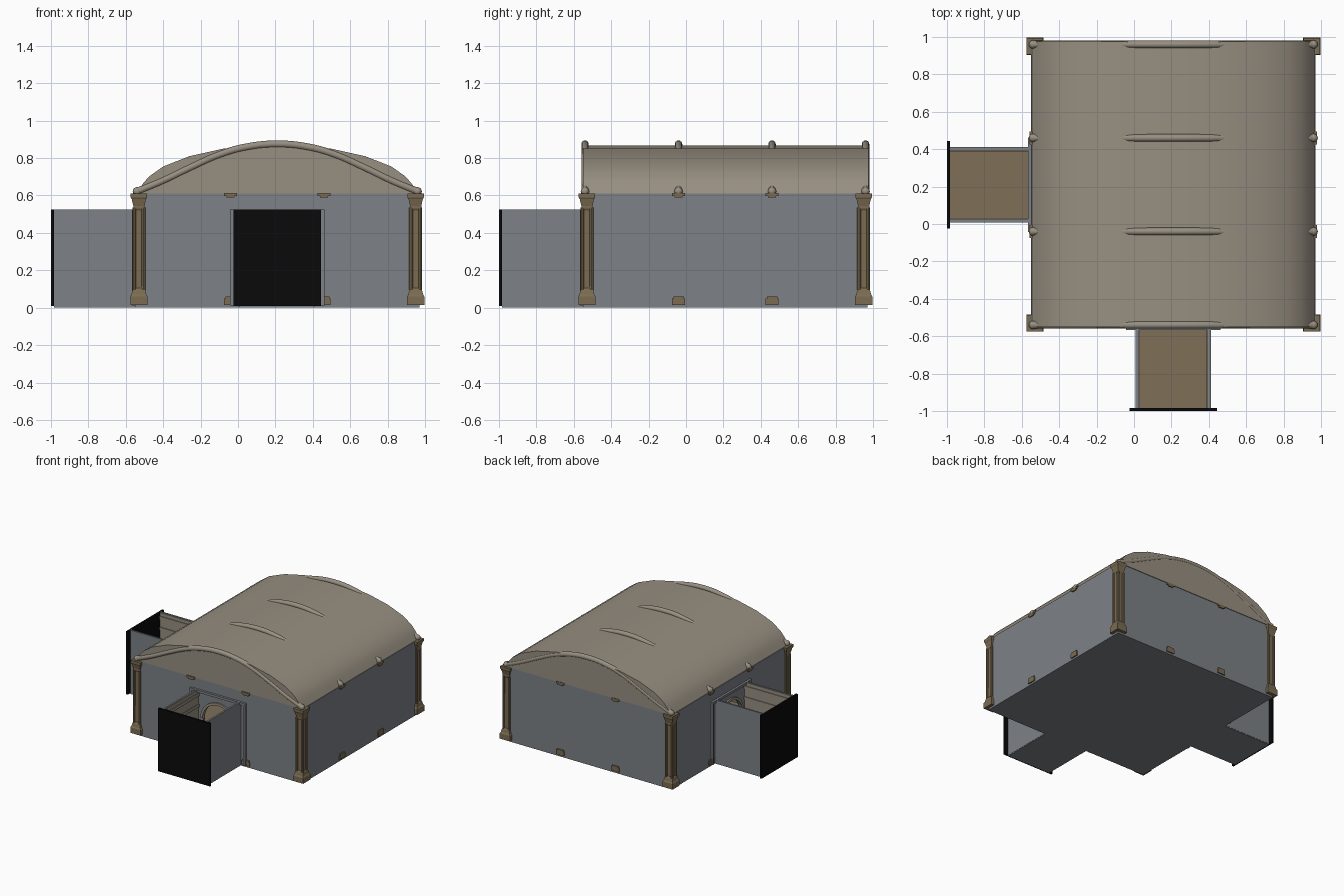
import bpy, bmesh, math
from mathutils import Vector

if "Cube" in bpy.data.objects:
    bpy.data.objects.remove(bpy.data.objects["Cube"])


def material(name, r, g, b):
    m = bpy.data.materials.new(name)
    m.use_nodes = True
    m.diffuse_color = (r, g, b, 1)
    bsdf = m.node_tree.nodes["Principled BSDF"]
    bsdf.inputs["Base Color"].default_value = (r, g, b, 1)
    bsdf.inputs["Roughness"].default_value = 0.9
    return m


SLATE = material("slate_wall", 0.205, 0.22, 0.24)
STONE = material("warm_stone", 0.31, 0.275, 0.22)
BROWN = material("brown_floor", 0.21, 0.16, 0.098)
BRONZE = material("bronze_column", 0.2, 0.15, 0.085)
BLACK = material("black_door", 0.003, 0.003, 0.003)

MID = 0.21             # centre of the hall on both axes
HALF = 0.76            # half width of the hall
WALL_TOP = 0.61
BAYS = (MID - 0.25, MID + 0.25)


def finish(bm, name, mat, smooth=False):
    bmesh.ops.recalc_face_normals(bm, faces=bm.faces)
    mesh = bpy.data.meshes.new(name)
    bm.to_mesh(mesh)
    bm.free()
    mesh.materials.append(mat)
    ob = bpy.data.objects.new(name, mesh)
    bpy.context.collection.objects.link(ob)
    if smooth:
        bpy.ops.object.select_all(action='DESELECT')
        ob.select_set(True)
        bpy.context.view_layer.objects.active = ob
        bpy.ops.object.shade_smooth_by_angle(angle=math.radians(35))
    return ob


def box(name, x, y, z, mat, swap=False):
    """Box from (low, high) ranges; swap exchanges the x and y axes."""
    if swap:
        x, y = y, x
    bm = bmesh.new()
    bmesh.ops.create_cube(bm, size=1)
    for v in bm.verts:
        v.co = Vector([r[0] if c < 0 else r[1] for c, r in zip(v.co, (x, y, z))])
    return finish(bm, name, mat)


def extrude_profile(name, points, y0, y1, mat, swap=False, smooth=False):
    """Extrude an x-z outline along y."""
    bm = bmesh.new()
    face = bm.faces.new([bm.verts.new((a, y0, z)) for a, z in points])
    new = bmesh.ops.extrude_face_region(bm, geom=[face])["geom"]
    for v in new:
        if isinstance(v, bmesh.types.BMVert):
            v.co.y = y1
    if swap:
        for v in bm.verts:
            v.co.x, v.co.y = v.co.y, v.co.x
    return finish(bm, name, mat, smooth)


def column(name, x, y):
    """Square column lofted from (height, half width) rings."""
    bm = bmesh.new()
    rings = []
    for z, h in ((0.015, 0.046), (0.06, 0.046), (0.07, 0.04), (0.095, 0.034), (0.105, 0.026),
                 (0.52, 0.024), (0.53, 0.03), (0.545, 0.03), (0.58, 0.038),
                 (0.59, 0.044), (WALL_TOP, 0.044)):
        rings.append([bm.verts.new((x + h * a, y + h * b, z))
                      for a, b in ((-1, -1), (1, -1), (1, 1), (-1, 1))])
    for low, high in zip(rings, rings[1:]):
        for i in range(4):
            j = (i + 1) % 4
            bm.faces.new((low[i], low[j], high[j], high[i]))
    bm.faces.new(rings[0])
    bm.faces.new(rings[-1])
    # round ridges on the shaft corners
    for sx in (-1, 1):
        for sy in (-1, 1):
            ridge = bmesh.ops.create_cone(bm, cap_ends=True, segments=8, radius1=0.01,
                                          radius2=0.01, depth=0.44)["verts"]
            bmesh.ops.translate(bm, verts=ridge, vec=(x + sx * 0.025, y + sy * 0.025, 0.315))
    return finish(bm, name, BRONZE)


# hall floor
lo, hi = MID - HALF, MID + HALF
box("hall_base", (lo, hi), (lo, hi), (0, 0.012), SLATE)
box("hall_floor", (lo + 0.02, hi - 0.02), (lo + 0.02, hi - 0.02), (0.012, 0.017), BROWN)

# hall walls, the plain pair and the pair with arched doorways
plain = [(lo, 0.01), (hi, 0.01), (hi, WALL_TOP), (lo, WALL_TOP)]
arch = [(MID + 0.14 * math.cos(t), 0.3 + 0.14 * math.sin(t))
        for t in (math.pi * (1 - i / 14) for i in range(15))]
doorway = ([(lo, 0.01), (MID - 0.14, 0.01)] + arch
           + [(MID + 0.14, 0.01), (hi, 0.01), (hi, WALL_TOP), (lo, WALL_TOP)])
for swap, front, back in ((False, "front", "back"), (True, "right", "left")):
    extrude_profile(front + "_wall", doorway, lo, lo + 0.02, SLATE, swap)
    extrude_profile(back + "_wall", plain, hi - 0.02, hi, SLATE, swap)

# corner columns
for i, cx in enumerate((MID - 0.74, MID + 0.74)):
    for j, cy in enumerate((MID - 0.74, MID + 0.74)):
        column(f"corner_column_{i}{j}", cx, cy)

# bases and capitals of the inner columns, showing through the walls
for swap in (False, True):
    for p in BAYS:
        for edge in (lo, hi):
            for part, half, z in (("base", 0.035, (0.015, 0.05)), ("base_step", 0.028, (0.05, 0.06)),
                                  ("capital", 0.035, (0.597, 0.614)),
                                  ("capital_step", 0.022, (0.588, 0.597))):
                box("pilaster_" + part, (p - half, p + half),
                    (edge - 0.009, edge + 0.009), z, BRONZE, swap)

# barrel roof with closed ends
half_roof = ((0.755, WALL_TOP), (0.735, 0.64), (0.715, 0.668), (0.685, 0.702), (0.61, 0.755),
             (0.47, 0.81), (0.29, 0.85), (0.15, 0.863), (0.07, 0.867))
outline = ([(MID - a, z) for a, z in half_roof] + [(MID, 0.868)]
           + [(MID + a, z) for a, z in reversed(half_roof)])
extrude_profile("barrel_roof", outline, lo, hi + 0.005, STONE, smooth=True)

# arched roof ribs with a ball at each foot
half_rib = ((0.75, 0.622), (0.61, 0.68), (0.46, 0.752), (0.3, 0.822), (0.16, 0.86))
path = ([(MID - a, z) for a, z in half_rib] + [(MID, 0.875)]
        + [(MID + a, z) for a, z in reversed(half_rib)])
for n, y in enumerate((MID - 0.75, *BAYS, MID + 0.75)):
    curve = bpy.data.curves.new("roof_rib", 'CURVE')
    curve.dimensions = '3D'
    curve.bevel_depth = 0.02
    curve.bevel_resolution = 3
    curve.use_fill_caps = True
    spline = curve.splines.new('BEZIER')
    spline.resolution_u = 6
    spline.bezier_points.add(len(path) - 1)
    for point, (x, z) in zip(spline.bezier_points, path):
        point.co = (x, y, z)
        point.handle_left_type = point.handle_right_type = 'AUTO'
    curve.materials.append(STONE)
    bpy.context.collection.objects.link(bpy.data.objects.new(f"roof_rib_{n}", curve))
    for x in (MID - 0.75, MID + 0.75):
        bm = bmesh.new()
        bmesh.ops.create_uvsphere(bm, u_segments=12, v_segments=8, radius=0.023)
        bmesh.ops.translate(bm, verts=bm.verts, vec=(x, y, 0.622))
        finish(bm, "rib_foot", STONE, True)

# open-topped entrance passages on the front and one side
TOP = 0.525
for swap, side in ((False, "front"), (True, "side")):
    run = (-0.985, lo)
    box(side + "_passage_base", (MID - 0.2, MID + 0.2), run, (0, 0.012), SLATE, swap)
    box(side + "_passage_floor", (MID - 0.18, MID + 0.18), run, (0.012, 0.018), BROWN, swap)
    box(side + "_door", (MID - 0.235, MID + 0.235), (-1, -0.983), (0.008, TOP), BLACK, swap)
    for s in (-1, 1):
        def span(a, b):
            return tuple(sorted((MID + s * a, MID + s * b)))
        box(side + "_passage_wall", span(0.188, 0.202), run, (0.005, TOP), SLATE, swap)
        box(side + "_passage_lining", span(0.183, 0.188), run, (0.015, TOP - 0.003), STONE, swap)
        for z in (0.06, 0.38, 0.47):
            box(side + "_passage_moulding", span(0.177, 0.184), run, (z, z + 0.025), STONE, swap)
        box(side + "_door_jamb", span(0.235, 0.252), (lo - 0.018, lo), (0.012, TOP), SLATE, swap)
    box(side + "_door_lintel", (MID - 0.25, MID + 0.25), (lo - 0.018, lo),
        (TOP - 0.02, TOP), SLATE, swap)
    # raised surround of the arched doorway
    outer = [(MID + (a - MID) * 1.14, 0.3 + (z - 0.3) * 1.14) for a, z in arch]
    extrude_profile(side + "_arch_surround", arch + outer[::-1], lo - 0.012, lo, STONE, swap)
